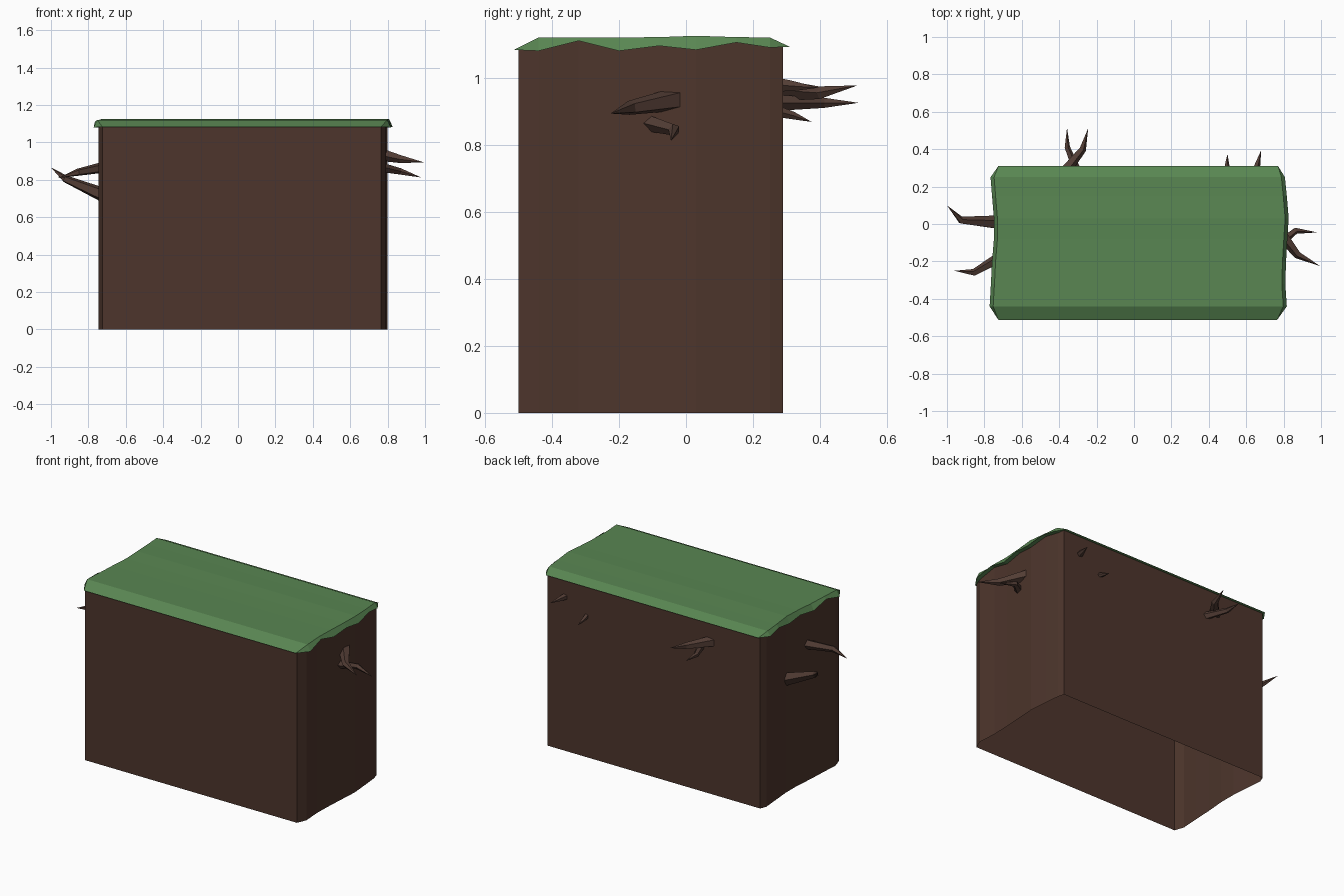
import bpy, bmesh, math
from mathutils import Vector

if "Cube" in bpy.data.objects:
    bpy.data.objects.remove(bpy.data.objects["Cube"])


def material(name, col):
    m = bpy.data.materials.new(name)
    m.diffuse_color = (*col, 1)
    m.use_nodes = True
    m.node_tree.nodes["Principled BSDF"].inputs["Base Color"].default_value = m.diffuse_color
    return m


SOIL = material("soil", (0.075, 0.036, 0.025))
GRASS = material("grass", (0.10, 0.24, 0.085))
ROOT = material("root", (0.085, 0.046, 0.035))


def finish(name, bm, mat, recalc=True):
    if recalc:
        bmesh.ops.recalc_face_normals(bm, faces=bm.faces)
    me = bpy.data.meshes.new(name)
    bm.to_mesh(me)
    bm.free()
    me.materials.append(mat)
    ob = bpy.data.objects.new(name, me)
    bpy.context.collection.objects.link(ob)


def add_ring(bm, pts):
    return [bm.verts.new(p) for p in pts]


def bridge(bm, a, b):
    n = len(a)
    for i in range(n):
        j = (i + 1) % n
        bm.faces.new((a[i], a[j], b[j], b[i]))


# Wavy block ends, sampled front to back
YS = [-0.44, -0.32, -0.20, -0.08, 0.03, 0.15, 0.25]
RIGHT = [0.79, 0.782, 0.786, 0.793, 0.80, 0.79, 0.78]
LEFT = [-0.745, -0.738, -0.732, -0.722, -0.722, -0.732, -0.74]
SKIRT_Z = [1.08, 1.11, 1.08, 1.095, 1.083, 1.105, 1.09]
TOP_Z = [1.12, 1.12, 1.12, 1.121, 1.125, 1.121, 1.12]


def outline(grow, front, back, zs, zf, zb):
    """Counter-clockwise outline: front edge, right end, back edge, left end."""
    right = [(x + grow, y, z) for x, y, z in zip(RIGHT, YS, zs)]
    left = [(x - grow, y, z) for x, y, z in zip(LEFT, YS, zs)]
    return ([(-0.725, front, zf), (0.765, front, zf)] + right +
            [(0.77, back, zb), (-0.725, back, zb)] + left[::-1])


# Soil block, open underneath
wall_top = outline(0, -0.50, 0.29, SKIRT_Z, 1.085, 1.093)
bm = bmesh.new()
low = add_ring(bm, [(x, y, 0) for x, y, z in wall_top])
bridge(bm, low, add_ring(bm, wall_top))
finish("soil_block", bm, SOIL, recalc=False)

# Grass cap: tucked under edge, overhanging skirt, bevel, strip top
bm = bmesh.new()
tuck = add_ring(bm, wall_top)
skirt = add_ring(bm, outline(0.027, -0.513, 0.31, SKIRT_Z, 1.083, 1.092))
bridge(bm, tuck, skirt)
n = len(YS)
top_pts = [(x + 0.008, y, z) for x, y, z in zip(RIGHT, YS, TOP_Z)]
top_left = [(x - 0.008, y, z) for x, y, z in zip(LEFT, YS, TOP_Z)]
tr, tl = add_ring(bm, top_pts), add_ring(bm, top_left)
sr, sl = skirt[2:2 + n], skirt[4 + n:][::-1]
for i in range(n - 1):
    bm.faces.new((tl[i], tr[i], tr[i + 1], tl[i + 1]))
    bm.faces.new((sr[i], sr[i + 1], tr[i + 1], tr[i]))
    bm.faces.new((sl[i + 1], sl[i], tl[i], tl[i + 1]))
fl, fr, br, bl = skirt[0], skirt[1], skirt[2 + n], skirt[3 + n]
bm.faces.new((fl, fr, tr[0], tl[0]))
bm.faces.new((br, bl, tl[-1], tr[-1]))
for face in ((fr, sr[0], tr[0]), (sl[0], fl, tl[0]),
             (sr[-1], br, tr[-1]), (bl, sl[-1], tl[-1])):
    bm.faces.new(face)
finish("grass_cap", bm, GRASS)


def root(name, base, bend, tip, r0, r1, sides=5):
    """Faceted root: thick base, bent middle, pointed tip."""
    p = [Vector(base), Vector(bend), Vector(tip)]
    dirs = [p[1] - p[0], p[2] - p[0]]
    bm = bmesh.new()
    rings = []
    for c, d, r in zip(p, dirs, (r0, r1)):
        u = d.cross(Vector((0, 0, 1))).normalized()
        v = d.cross(u).normalized()
        rings.append(add_ring(bm, [
            c + r * (math.cos(a) * u + math.sin(a) * v)
            for a in (2 * math.pi * k / sides for k in range(sides))]))
    bridge(bm, *rings)
    bm.faces.new(rings[0])
    end = bm.verts.new(p[2])
    for i in range(sides):
        bm.faces.new((rings[1][i], rings[1][(i + 1) % sides], end))
    finish(name, bm, ROOT)


# Roots poking out of the right end, left end and back
root("right_upper_root", (0.77, -0.03, 0.935), (0.875, -0.165, 0.91), (0.995, -0.225, 0.893), 0.036, 0.022)
root("right_lower_root", (0.77, -0.11, 0.865), (0.865, -0.035, 0.845), (0.98, -0.045, 0.812), 0.026, 0.018)
root("left_lower_root", (-0.70, 0.005, 0.71), (-0.925, 0.02, 0.805), (-1.0, 0.10, 0.866), 0.042, 0.02)
root("left_upper_root", (-0.70, -0.17, 0.87), (-0.855, -0.26, 0.84), (-0.96, -0.25, 0.81), 0.032, 0.02)
root("back_upper_root", (-0.38, 0.27, 0.965), (-0.275, 0.40, 0.955), (-0.245, 0.512, 0.977), 0.034, 0.02)
root("back_lower_root", (-0.30, 0.27, 0.925), (-0.358, 0.41, 0.925), (-0.358, 0.515, 0.925), 0.025, 0.016)
root("back_small_root", (0.645, 0.27, 0.98), (0.66, 0.32, 0.975), (0.68, 0.395, 0.97), 0.022, 0.016)
root("back_tiny_root", (0.50, 0.27, 0.90), (0.497, 0.32, 0.887), (0.50, 0.375, 0.868), 0.018, 0.012)
